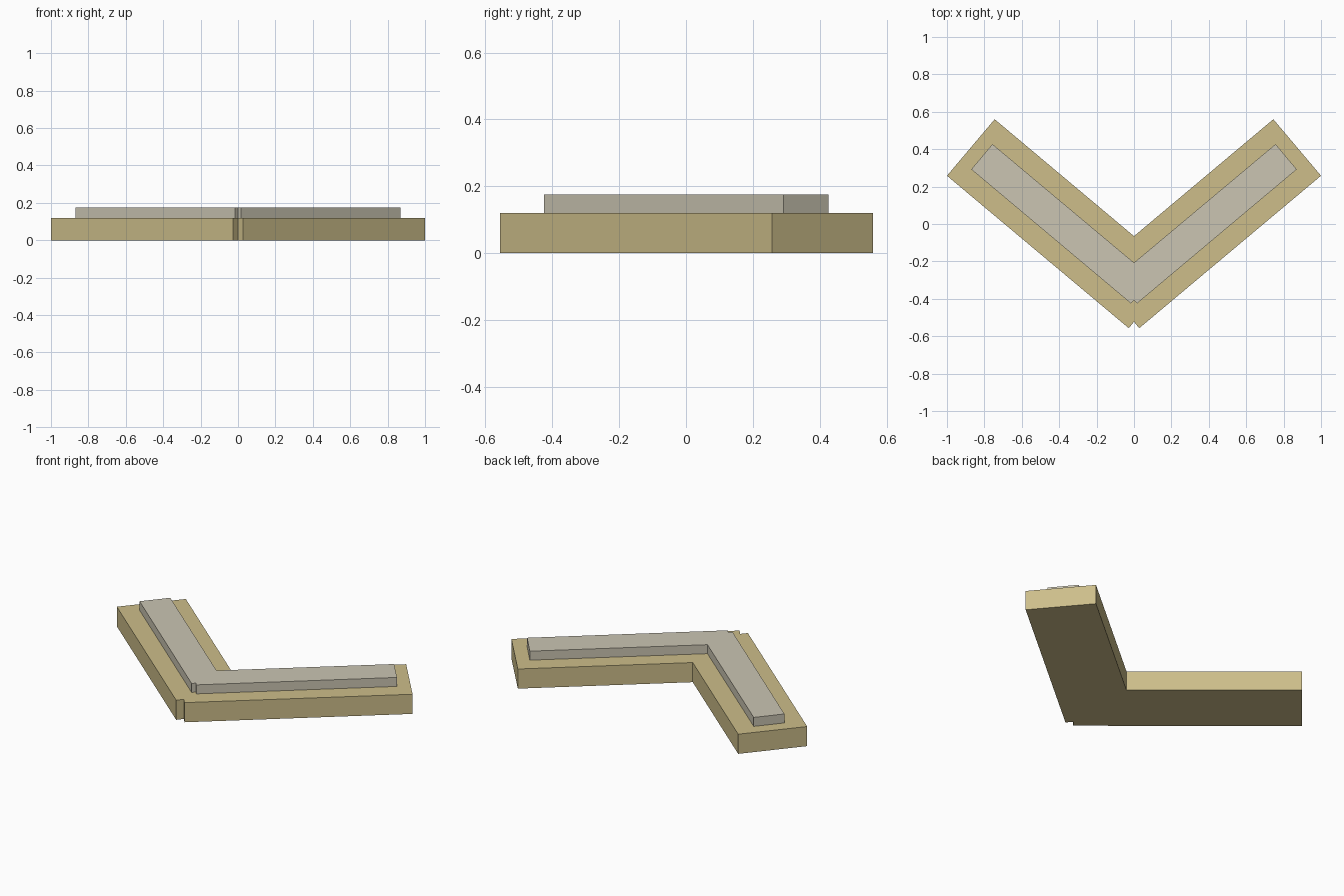
import bpy
import bmesh

if "Cube" in bpy.data.objects:
    bpy.data.objects.remove(bpy.data.objects["Cube"])


def material(name, rgb):
    m = bpy.data.materials.new(name)
    m.diffuse_color = (*rgb, 1)
    m.use_nodes = True
    m.node_tree.nodes["Principled BSDF"].inputs["Base Color"].default_value = m.diffuse_color
    return m


def chevron(name, half, z0, z1, mat):
    """Extrude a V outline mirrored from its right half (first and last points lie on x = 0)."""
    outline = half + [(-x, y) for x, y in reversed(half[1:-1])]
    bm = bmesh.new()
    face = bm.faces.new([bm.verts.new((x, y, z0)) for x, y in outline])
    top = bmesh.ops.extrude_face_region(bm, geom=[face], use_keep_orig=True)["geom"]
    for v in top:
        if isinstance(v, bmesh.types.BMVert):
            v.co.z = z1
    bmesh.ops.recalc_face_normals(bm, faces=bm.faces)
    mesh = bpy.data.meshes.new(name)
    bm.to_mesh(mesh)
    bm.free()
    mesh.materials.append(mat)
    obj = bpy.data.objects.new(name, mesh)
    bpy.context.collection.objects.link(obj)


sand = material("sand", (0.61, 0.515, 0.255))
stone = material("pale stone", (0.597, 0.56, 0.45))

# Wide lower slab with a notch at the front tip
chevron("base_slab", [(0, -0.523), (0.028, -0.557), (1.0, 0.258),
                      (0.745, 0.56), (0, -0.065)], 0, 0.12, sand)
# Narrow raised strip on top
chevron("raised_strip", [(0, -0.407), (0.016, -0.425), (0.87, 0.292),
                         (0.757, 0.427), (0, -0.207)], 0.12, 0.175, stone)
